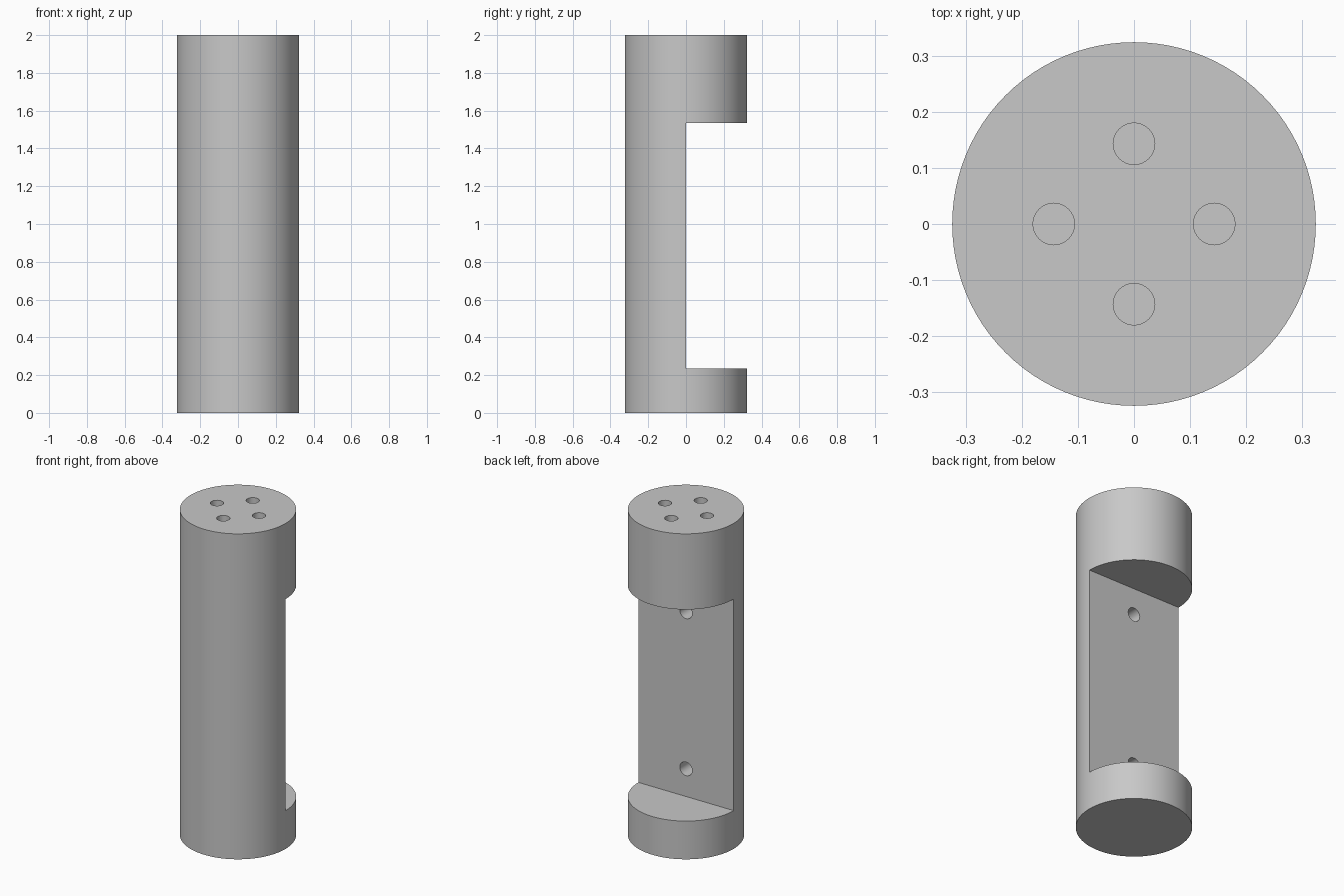
import bpy
from math import pi, radians

if "Cube" in bpy.data.objects:
    bpy.data.objects.remove(bpy.data.objects["Cube"], do_unlink=True)

HEIGHT, RADIUS = 2.0, 0.324
SLOT_BOTTOM, SLOT_TOP = 0.235, 1.535

grey = bpy.data.materials.new("plain_grey")
grey.use_nodes = True
colour = (0.58, 0.58, 0.58, 1)
grey.diffuse_color = colour
grey.node_tree.nodes["Principled BSDF"].inputs["Base Color"].default_value = colour


def cylinder(name, radius, depth, centre, sides, rotation=(0, 0, 0)):
    bpy.ops.mesh.primitive_cylinder_add(vertices=sides, radius=radius, depth=depth,
                                        location=centre, rotation=rotation)
    obj = bpy.context.object
    obj.name = name
    obj.data.materials.append(grey)
    return obj


def cut(body, cutter):
    mod = body.modifiers.new(cutter.name, "BOOLEAN")
    mod.operation = "DIFFERENCE"
    mod.solver = "EXACT"
    mod.object = cutter
    bpy.context.view_layer.objects.active = body
    bpy.ops.object.modifier_apply(modifier=mod.name)
    bpy.data.objects.remove(cutter, do_unlink=True)


# Round body
body = cylinder("round_body", RADIUS, HEIGHT, (0, 0, HEIGHT / 2), 96)

# Half-depth slot across the back
bpy.ops.mesh.primitive_cube_add(size=1, location=(0, 0.5, (SLOT_BOTTOM + SLOT_TOP) / 2))
slot = bpy.context.object
slot.name = "slot_cutter"
slot.scale = (1, 1, SLOT_TOP - SLOT_BOTTOM)
slot.data.materials.append(grey)
cut(body, slot)

# Four blind holes in the top
for x, y in ((1, 0), (-1, 0), (0, 1), (0, -1)):
    cut(body, cylinder("top_hole_cutter", 0.037, 0.5, (x * 0.143, y * 0.143, HEIGHT), 32))

# Two blind holes in the flat slot face
for z in (0.405, 1.37):
    cut(body, cylinder("slot_hole_cutter", 0.042, 0.4, (0, 0, z), 32, (pi / 2, 0, 0)))

# Smooth round walls, sharp edges
bpy.ops.object.select_all(action="DESELECT")
body.select_set(True)
bpy.context.view_layer.objects.active = body
bpy.ops.object.shade_smooth_by_angle(angle=radians(30))
